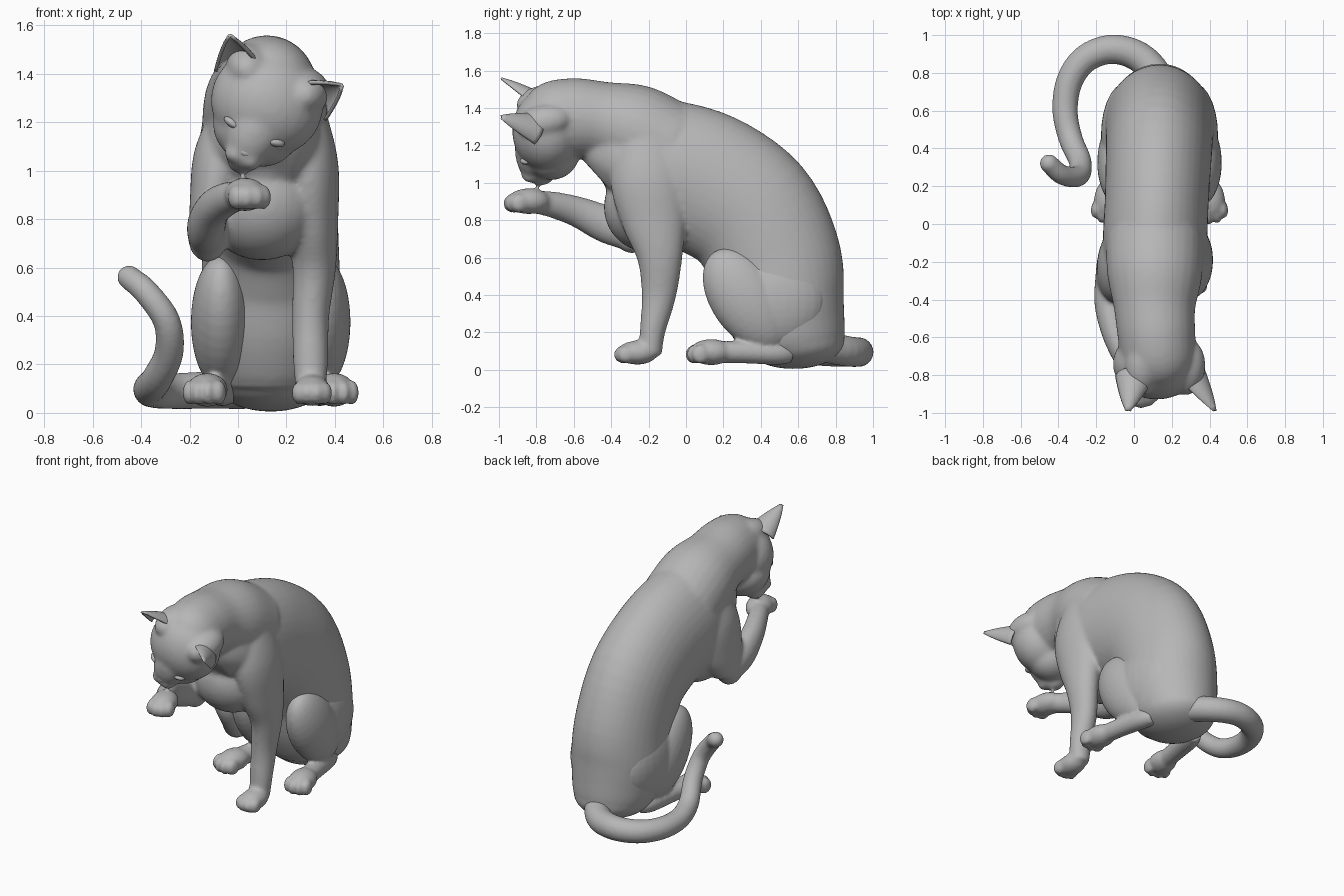
import bpy, bmesh, math
from mathutils import Vector, Matrix, Euler

cube = bpy.data.objects.get("Cube")
if cube:
    bpy.data.objects.remove(cube, do_unlink=True)

grey = bpy.data.materials.new("plain_grey")
grey.use_nodes = True
colour = (0.47, 0.47, 0.47, 1)
grey.diffuse_color = colour
for node in grey.node_tree.nodes:
    if node.type == 'BSDF_PRINCIPLED':
        node.inputs["Base Color"].default_value = colour

MID = 0.135  # centre line of the hips
HEAD = Matrix.Translation((0.12, -0.74, 1.28)) @ Matrix.Rotation(math.radians(24), 4, 'Y')


def resample(stations, steps=5):
    """Smooth curve through stations of x, y, z, half width, half depth."""
    p = [Vector(s) for s in stations]
    p = [p[0] * 2 - p[1]] + p + [p[-1] * 2 - p[-2]]
    out = []
    for i in range(1, len(p) - 2):
        a, b, c, d = p[i - 1:i + 3]
        for k in range(steps):
            t = k / steps
            out.append((b * 2 + (c - a) * t + (a * 2 - b * 5 + c * 4 - d) * t ** 2
                        + (b * 3 - a - c * 3 + d) * t ** 3) * 0.5)
    return out + [p[-2]]


def tube(bm, stations, side=(1, 0, 0), sides=28):
    path = resample(stations)
    centres = [Vector(s[:3]) for s in path]
    rings = []
    for i, s in enumerate(path):
        along = (centres[min(i + 1, len(path) - 1)] - centres[max(i - 1, 0)]).normalized()
        wide = Vector(side)
        wide = (wide - along * wide.dot(along)).normalized()
        deep = along.cross(wide)
        ring = []
        for k in range(sides):
            a = math.tau * k / sides
            ring.append(bm.verts.new(centres[i] + wide * s[3] * math.cos(a) + deep * s[4] * math.sin(a)))
        rings.append(ring)
    for r, q in zip(rings, rings[1:]):
        for k in range(sides):
            n = (k + 1) % sides
            bm.faces.new((r[k], r[n], q[n], q[k]))
    bm.faces.new(rings[0][::-1])
    bm.faces.new(rings[-1])


def blob(bm, loc, size, turn=(0, 0, 0), frame=Matrix()):
    rot = Euler([math.radians(a) for a in turn])
    bmesh.ops.create_uvsphere(bm, u_segments=28, v_segments=18, radius=1,
                              matrix=frame @ Matrix.LocRotScale(Vector(loc), rot, Vector(size)))


def paw(bm, loc, yaw=0, size=1.0):
    frame = Matrix.Translation(loc) @ Matrix.Rotation(math.radians(yaw), 4, 'Z') @ Matrix.Scale(size, 4)
    blob(bm, (0, 0, 0), (0.075, 0.105, 0.062), frame=frame)
    for x, y in ((-0.054, -0.06), (-0.02, -0.078), (0.02, -0.078), (0.054, -0.06)):
        blob(bm, (x, y, -0.01), (0.027, 0.044, 0.046), frame=frame)


def finish(name, bm, voxel=0, rounds=0, thickness=0):
    """Turn a bmesh into an object; fuse overlapping forms when a voxel size is given."""
    bmesh.ops.recalc_face_normals(bm, faces=bm.faces)
    mesh = bpy.data.meshes.new(name)
    bm.to_mesh(mesh)
    bm.free()
    obj = bpy.data.objects.new(name, mesh)
    bpy.context.scene.collection.objects.link(obj)
    if voxel:
        m = obj.modifiers.new("fuse", 'REMESH')
        m.mode = 'VOXEL'
        m.voxel_size = voxel
    if thickness:
        m = obj.modifiers.new("thickness", 'SOLIDIFY')
        m.thickness = thickness
        m.offset = 0
    if rounds:
        m = obj.modifiers.new("soften", 'SMOOTH')
        m.factor = 0.5
        m.iterations = rounds
    bpy.context.view_layer.update()
    final = bpy.data.meshes.new_from_object(obj.evaluated_get(bpy.context.evaluated_depsgraph_get()))
    obj.modifiers.clear()
    obj.data = final
    final.materials.clear()
    final.materials.append(grey)
    for f in final.polygons:
        f.use_smooth = True
        f.material_index = 0


# Torso, from the seat up and forward to the chest
bm = bmesh.new()
blob(bm, (MID, 0.575, 0.15), (0.25, 0.275, 0.145))
tube(bm, [(MID, 0.57, 0.13, 0.25, 0.275), (MID, 0.56, 0.2, 0.27, 0.295),
          (MID, 0.515, 0.38, 0.295, 0.335), (MID, 0.47, 0.6, 0.285, 0.36), (0.13, 0.34, 0.84, 0.28, 0.375),
          (0.12, 0.11, 0.995, 0.275, 0.385), (0.11, -0.12, 1.06, 0.275, 0.385),
          (0.11, -0.28, 1.08, 0.25, 0.37), (0.11, -0.38, 1.05, 0.21, 0.28), (0.11, -0.44, 1.0, 0.12, 0.16)], sides=40)

# Breast and throat between the forelegs
blob(bm, (0.1, -0.2, 0.87), (0.25, 0.24, 0.24))
blob(bm, (0.1, -0.33, 1.08), (0.2, 0.125, 0.18))

# Neck
tube(bm, [(0.11, -0.1, 1.18, 0.26, 0.26), (0.11, -0.28, 1.28, 0.25, 0.25), (0.11, -0.45, 1.33, 0.215, 0.212),
          (0.12, -0.6, 1.345, 0.205, 0.215), (0.13, -0.74, 1.335, 0.19, 0.198), (0.13, -0.84, 1.31, 0.11, 0.12)])

# Head, in its own tilted frame
blob(bm, (0, 0, 0), (0.235, 0.19, 0.22), frame=HEAD)
blob(bm, (0, 0.02, -0.12), (0.18, 0.155, 0.15), frame=HEAD)
blob(bm, (0, -0.08, -0.11), (0.115, 0.095, 0.17), frame=HEAD)
blob(bm, (0, -0.06, -0.225), (0.085, 0.085, 0.075), frame=HEAD)
blob(bm, (0, -0.035, -0.265), (0.06, 0.07, 0.05), frame=HEAD)
for s in (-1, 1):
    blob(bm, (s * 0.034, -0.09, -0.25), (0.045, 0.052, 0.036), frame=HEAD)
    blob(bm, (s * 0.13, -0.02, 0.11), (0.095, 0.15, 0.09), (12, 0, 0), HEAD)

# Standing left foreleg with its shoulder
tube(bm, [(0.3, -0.19, 0.08, 0.062, 0.062), (0.3, -0.18, 0.2, 0.072, 0.068), (0.3, -0.145, 0.4, 0.077, 0.093),
          (0.315, -0.14, 0.6, 0.09, 0.122), (0.305, -0.17, 0.8, 0.11, 0.175),
          (0.285, -0.2, 1.02, 0.13, 0.205), (0.245, -0.21, 1.25, 0.115, 0.16)])
paw(bm, (0.305, -0.26, 0.092), 0, 1.05)

# Raised right foreleg
tube(bm, [(-0.03, -0.19, 1.22, 0.09, 0.15), (-0.07, -0.21, 1.05, 0.115, 0.2),
          (-0.1, -0.24, 0.87, 0.1, 0.18), (-0.125, -0.28, 0.72, 0.08, 0.11)])
blob(bm, (-0.125, -0.29, 0.715), (0.08, 0.09, 0.092))
tube(bm, [(-0.125, -0.27, 0.72, 0.08, 0.09), (-0.13, -0.42, 0.775, 0.08, 0.1), (-0.1, -0.58, 0.845, 0.07, 0.083),
          (-0.04, -0.72, 0.885, 0.064, 0.07), (0.02, -0.83, 0.9, 0.06, 0.06)])
paw(bm, (0.03, -0.84, 0.902), 15, 1.13)
finish("body", bm, 0.012, 14)

# Folded hind legs, mirrored about the hips
for s, label in ((1, "left"), (-1, "right")):
    bm = bmesh.new()
    x = lambda d: MID + s * d
    blob(bm, (x(0.205), 0.325, 0.375), (0.125, 0.19, 0.31), (35, 0, 0))
    blob(bm, (x(0.175), 0.47, 0.37), (0.135, 0.28, 0.265))
    tube(bm, [(x(0.17), 0.56, 0.085, 0.05, 0.05), (x(0.2), 0.48, 0.09, 0.062, 0.062),
              (x(0.235), 0.3, 0.095, 0.06, 0.06), (x(0.262), 0.12, 0.095, 0.063, 0.058)])
    paw(bm, (x(0.262), 0.135, 0.095), s * 10, 1.12)
    finish(label + "_hind_leg", bm, 0.01, 8)

# Tail curling round to the right and up
bm = bmesh.new()
course = [(0.2, 0.66, 0.14), (0.06, 0.86, 0.1), (-0.1, 0.925, 0.095), (-0.25, 0.88, 0.09), (-0.34, 0.76, 0.09),
          (-0.365, 0.6, 0.1), (-0.335, 0.45, 0.14), (-0.285, 0.33, 0.25), (-0.295, 0.255, 0.38),
          (-0.38, 0.26, 0.5), (-0.45, 0.32, 0.56)]
tube(bm, [(*p, 0.085 - 0.0036 * i, 0.085 - 0.0036 * i) for i, p in enumerate(course)], (0, 0, 1))
blob(bm, course[-1], (0.049, 0.049, 0.049))
finish("tail", bm, 0.01, 5)

# Cupped ears and eyes
for s, label in ((1, "left"), (-1, "right")):
    bm = bmesh.new()
    base, tip = Vector((0.17, -0.1, 0.09)), Vector((0.25, -0.25, 0.188))
    axis, wide = tip - base, Vector((0.91, 0, -0.41))
    hollow = wide.cross(axis).normalized()
    rows = []
    for i in range(11):
        v = -0.2 + 1.2 * i / 10
        r = max(1 - v, 0.03) ** 0.75
        row = []
        for k in range(-8, 9):
            a = math.radians(11 * k)
            p = base + axis * v + (wide * math.sin(a) * 0.088 - hollow * math.cos(a) * 0.07) * r
            row.append(bm.verts.new(HEAD @ Vector((s * p.x, p.y, p.z))))
        rows.append(row)
    for r, q in zip(rows, rows[1:]):
        for k in range(16):
            bm.faces.new((r[k], r[k + 1], q[k + 1], q[k]))
    finish(label + "_ear", bm, thickness=0.014)

    bm = bmesh.new()
    blob(bm, (s * 0.1, -0.12, -0.134), (0.038, 0.026, 0.018), (0, s * -12, s * 20), HEAD)
    finish(label + "_eye", bm)

# Nose
bm = bmesh.new()
blob(bm, (0, -0.138, -0.225), (0.024, 0.012, 0.014), frame=HEAD)
finish("nose", bm)
